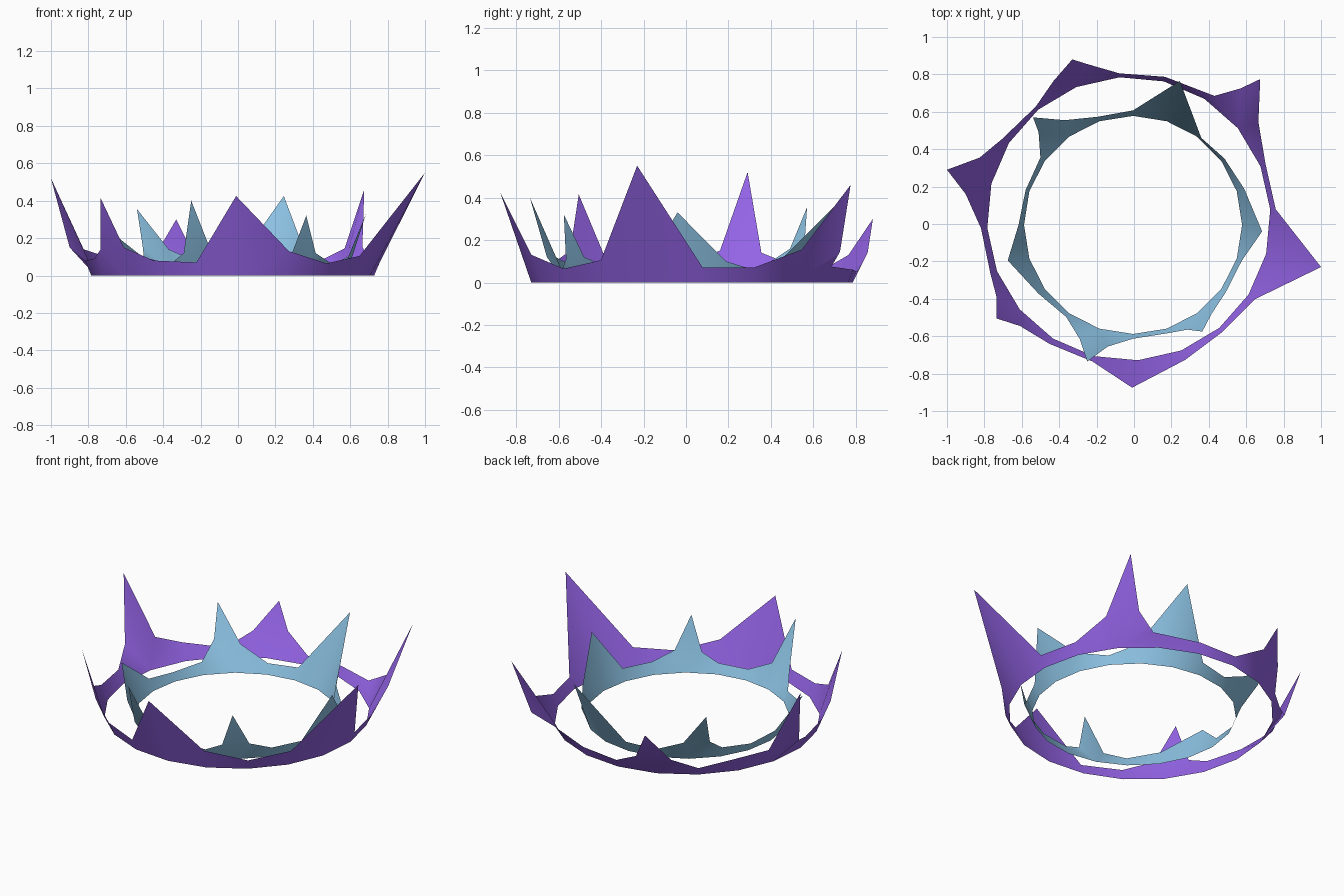
import bpy
import math

cube = bpy.data.objects.get("Cube")
if cube:
    bpy.data.objects.remove(cube, do_unlink=True)


def make_material(name, colour):
    mat = bpy.data.materials.new(name)
    mat.use_nodes = True
    mat.diffuse_color = colour
    mat.node_tree.nodes["Principled BSDF"].inputs["Base Color"].default_value = colour
    return mat


def make_crown(name, centre, radius, turn, heights, spikes, material):
    """Flared open band; each column has one base point and one or more rim points."""
    count = len(heights)
    verts, faces, columns = [], [], []

    def add_vert(co):
        verts.append(co)
        return len(verts) - 1

    for k, height in enumerate(heights):
        angle = math.radians(turn) + math.tau * k / count
        direction = (math.cos(angle), math.sin(angle))

        def ring_point(z):
            r = radius + 0.42 * z
            return (centre[0] + r * direction[0], centre[1] + r * direction[1], z)

        base = add_vert(ring_point(0))
        rim = [add_vert(p) for p in spikes.get(k, [ring_point(height)])]
        columns.append((base, rim))

    for k, (base, rim) in enumerate(columns):
        # fan of the spike above this base point
        for a, b in zip(rim, rim[1:]):
            faces.append((base, b, a))
        # panel to the next column
        next_base, next_rim = columns[(k + 1) % count]
        faces.append((base, next_base, next_rim[0], rim[-1]))

    mesh = bpy.data.meshes.new(name)
    mesh.from_pydata(verts, [], faces)
    mesh.materials.append(material)
    for poly in mesh.polygons:
        poly.use_smooth = True
    mesh.update()
    obj = bpy.data.objects.new(name, mesh)
    bpy.context.scene.collection.objects.link(obj)
    return obj


purple = make_material("purple", (0.296, 0.126, 0.79, 1))
sky_blue = make_material("sky blue", (0.263, 0.539, 0.767, 1))

# Outer crown: rim heights, then spikes as shoulder, tip, shoulder
outer_heights = [.07, .07, 0, .07, .06, .05, 0, .05, .1, 0,
                 .08, .09, 0, .08, .07, 0, .13, .065, .105, 0]
outer_spikes = {
    2: [(.665, .545, .155), (.675, .775, .46), (.57, .725, .145)],
    3: [(.43, .685, .075)],
    6: [(-.25, .855, .14), (-.33, .88, .3), (-.43, .765, .13)],
    9: [(-.825, .355, .14), (-1, .29, .52), (-.9, .16, .15)],
    12: [(-.735, -.39, .14), (-.735, -.505, .415), (-.61, -.545, .15)],
    15: [(-.01, -.875, .425)],
    19: [(1, -.23, .55)],
}
make_crown("outer_crown", (-.028, .028), .758, 3.7, outer_heights, outer_spikes, purple)

# Inner crown
inner_heights = [0, .1, .05, .11, 0, .07, .06, 0, .07, .05,
                 .07, 0, .1, .06, 0, .06, .06, 0, .07, .07]
inner_spikes = {
    0: [(.685, -.04, .33)],
    3: [(.36, .46, .12)],
    4: [(.245, .765, .425)],
    7: [(-.37, .555, .14), (-.54, .57, .355), (-.51, .49, .16)],
    11: [(-.675, -.195, .23)],
    14: [(-.29, -.615, .12), (-.25, -.735, .4), (-.14, -.655, .12)],
    17: [(.285, -.565, .11), (.365, -.575, .32), (.415, -.48, .12)],
}
make_crown("inner_crown", (-.005, -.005), .583, 0, inner_heights, inner_spikes, sky_blue)
